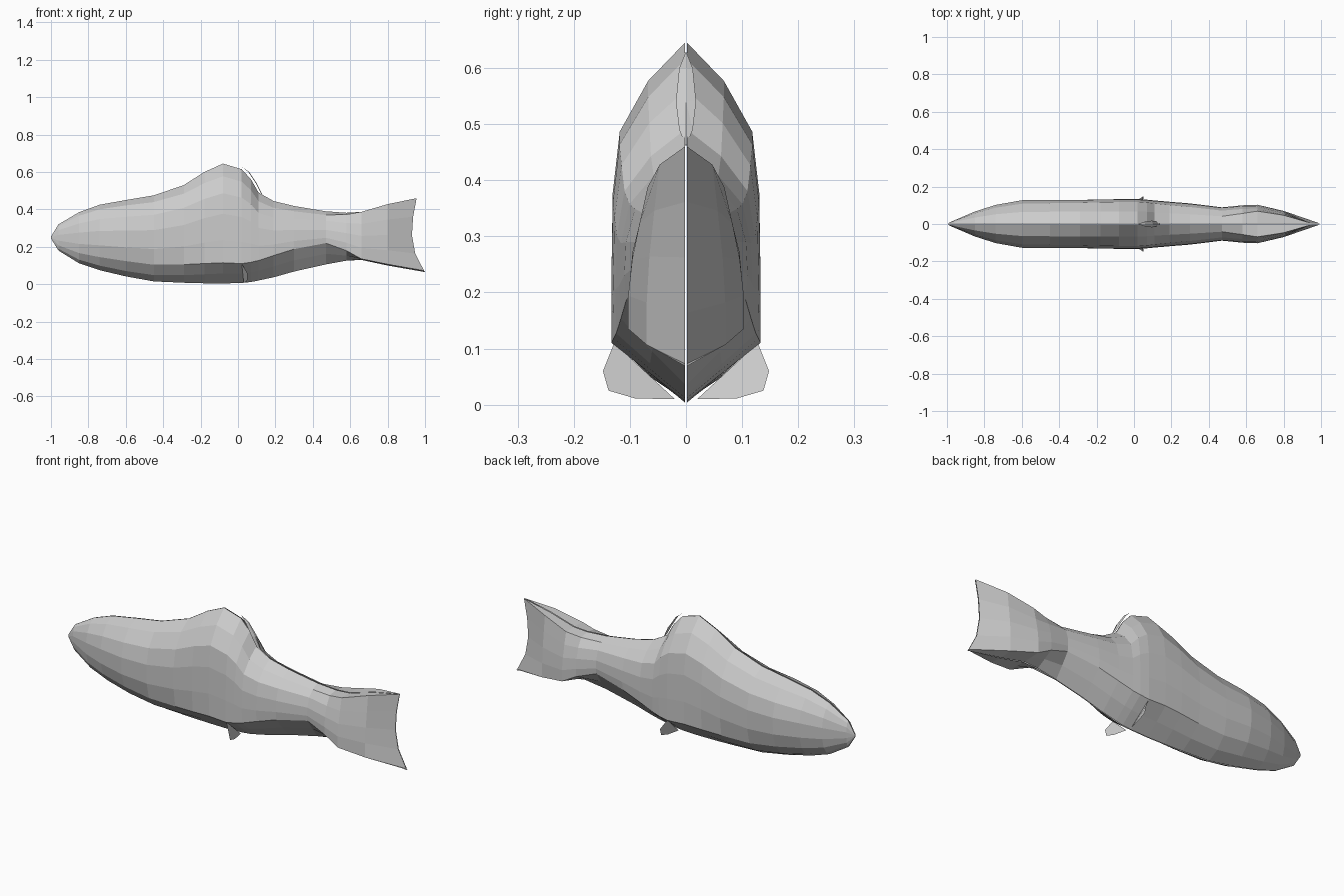
import bpy

GAP = 0.002

# Half cross-sections: (height fraction, width fraction) from belly to back
SECTIONS = [
    [(0, 0), (.07, .45), (.20, .80), (.38, .98), (.60, 1), (.78, .85), (.93, .5), (1, 0)],    # round head
    [(0, 0), (.085, .5), (.17, 1), (.36, 1), (.58, .98), (.75, .89), (.89, .5), (1, 0)],      # keeled hump
    [(0, 0), (.2, .5), (.40, .95), (.5, 1), (.65, .97), (.82, .8), (.93, .45), (1, 0)],       # slim rear
    [(0, 0), (.01, .5), (.02, 1), (.25, 1), (.5, .93), (.75, .8), (1, .66), (1, 0)],          # boxy tail
]

# Stations: x, belly z, back z, half width, section blend
STATIONS = [
    (-1.0, .245, .255, 0, 0),
    (-.96, .18, .32, .018, 0),
    (-.85, .112, .385, .065, 0),
    (-.74, .075, .425, .10, 0),
    (-.60, .042, .45, .125, 0),
    (-.45, .015, .475, .127, .2),
    (-.29, .008, .53, .128, .45),
    (-.18, .005, .60, .130, .75),
    (-.08, .004, .645, .131, .9),
    (.02, .007, .615, .131, 1),
    (.07, .012, .56, .128, 1.1),
    (.11, .02, .49, .124, 1.25),
    (.19, .037, .445, .117, 1.5),
    (.30, .068, .418, .108, 1.75),
    (.47, .106, .39, .087, 2),
    (.58, .126, .382, .098, 2.5),
    (.66, .13, .387, .101, 3),
    (.80, .10, .428, .068, 3),
    (.93, .065, .46, 0, 3),
]


def section(k):
    i = min(int(k), len(SECTIONS) - 2)
    t = k - i
    return [(a[0] + (b[0] - a[0]) * t, a[1] + (b[1] - a[1]) * t)
            for a, b in zip(SECTIONS[i], SECTIONS[i + 1])]


def mirrored(name, verts, faces):
    me = bpy.data.meshes.new(name)
    me.from_pydata(verts, [], faces)
    me.update()
    ob = bpy.data.objects.new(name, me)
    bpy.context.collection.objects.link(ob)
    mod = ob.modifiers.new("mirror", 'MIRROR')
    mod.use_axis = (False, True, False)
    mod.use_mirror_merge = False
    return ob


# Body with hump and wedge tail, lofted as one half and mirrored
verts, faces = [], []
n = len(SECTIONS[0])
for s, (x, zb, zt, w, k) in enumerate(STATIONS):
    for f, wf in section(k):
        px = x
        if s == len(STATIONS) - 1:          # forked trailing edge
            d = 2 * f - 1
            px += (.025 if d > 0 else .07) * d * d
        verts.append((px, -w * wf - GAP, zb + (zt - zb) * f))
for s in range(len(STATIONS) - 1):
    for j in range(n - 1):
        a = s * n + j
        faces.append((a, a + n, a + n + 1, a + 1))
mirrored("fish_body", verts, faces)

# Small belly fins
mirrored("belly_fin",
         [(.02, -.128, .11), (.05, -.148, .06), (.05, -.138, .025),
          (.045, -.09, .011), (.03, -.02, .01)],
         [(0, 1, 2, 3, 4)])

# Thin ridge down the back of the hump
mirrored("hump_ridge",
         [(.02, 0, .63), (.055, -.012, .60), (.095, -.018, .54),
          (.12, -.012, .49), (.14, 0, .46), (.10, 0, .54), (.06, 0, .60)],
         [(0, 1, 6), (1, 2, 5, 6), (2, 3, 5), (3, 4, 5)])
